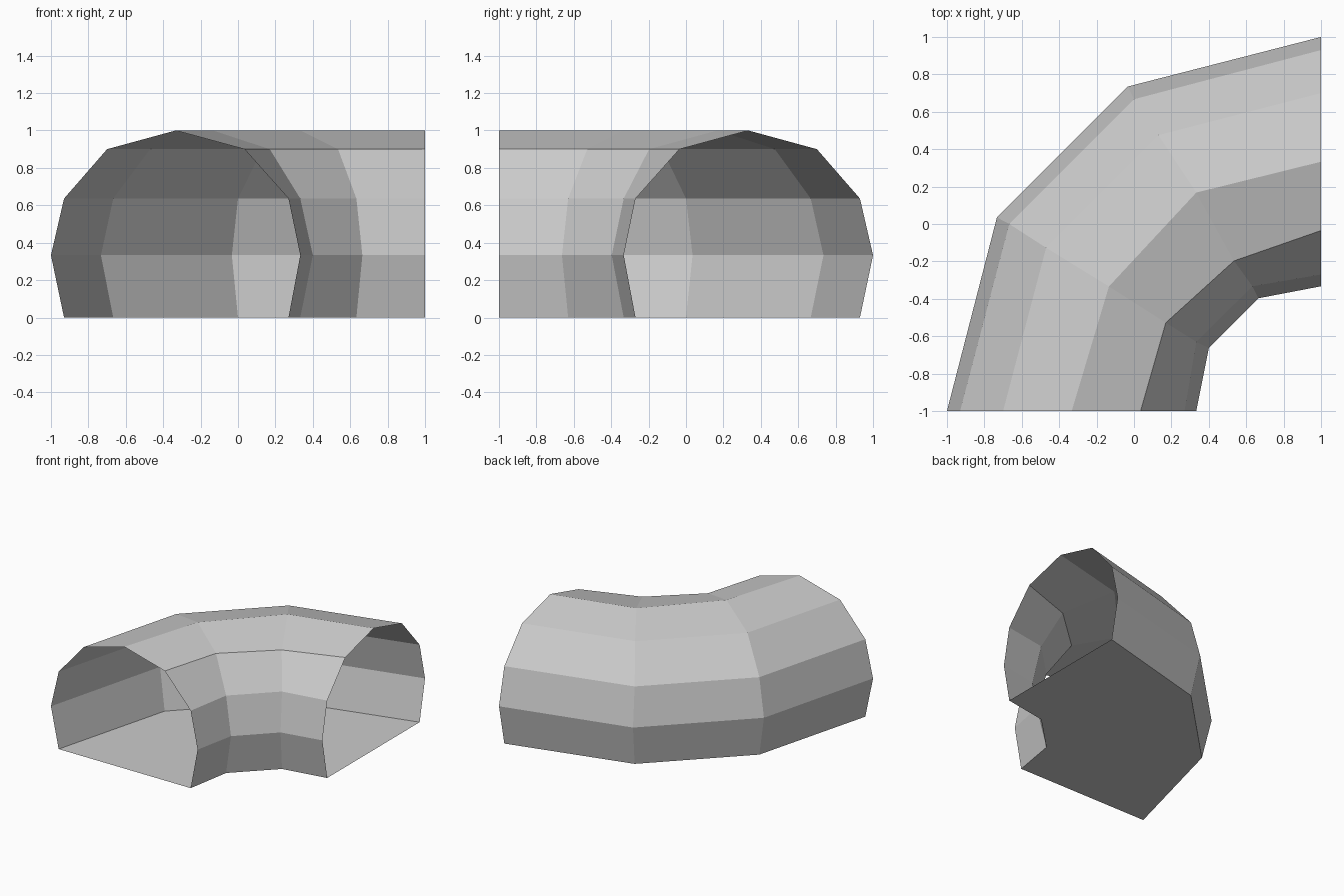
import bpy
import bmesh

old = bpy.data.objects.get("Cube")
if old:
    bpy.data.objects.remove(old, do_unlink=True)

stone = bpy.data.materials.new("plain_grey")
grey = (0.6, 0.6, 0.6, 1)
stone.diffuse_color = grey
stone.use_nodes = True
stone.node_tree.nodes["Principled BSDF"].inputs["Base Color"].default_value = grey

# Plan paths running through the bend, from the front mouth to the left mouth
outer_foot = [(-0.93, -1), (-0.667, 0), (0, 0.667), (1, 0.93)]
outer_belly = [(-1, -1), (-0.733, 0.035), (-0.033, 0.735), (1, 1)]
outer_shoulder = [(-0.7, -1), (-0.47, -0.127), (0.13, 0.475), (1, 0.7)]
ridge = [(-0.333, -1), (-0.134, -0.334), (0.333, 0.168), (1, 0.333)]
inner_shoulder = [(0.035, -1), (0.17, -0.528), (0.535, -0.197), (1, -0.035)]
inner_belly = [(0.333, -1), (0.4, -0.663), (0.665, -0.397), (1, -0.333)]
inner_foot = [(0.27, -1), (0.333, -0.63), (0.633, -0.333), (1, -0.27)]

# Arch section: each path at its height, from outer foot over to inner foot
rails = [(outer_foot, 0), (outer_belly, 0.333), (outer_foot, 0.636),
         (outer_shoulder, 0.9), (ridge, 1), (inner_shoulder, 0.9),
         (inner_foot, 0.636), (inner_belly, 0.333), (inner_foot, 0)]


def make_object(name, bm):
    bmesh.ops.recalc_face_normals(bm, faces=bm.faces)
    mesh = bpy.data.meshes.new(name)
    bm.to_mesh(mesh)
    bm.free()
    mesh.materials.append(stone)
    obj = bpy.data.objects.new(name, mesh)
    bpy.context.collection.objects.link(obj)
    return obj


# Vaulted shell and floor, open at both mouths
bm = bmesh.new()
rows = [[bm.verts.new((x, y, z)) for x, y in path] for path, z in rails]
rows.append(rows[0])
for low, high in zip(rows, rows[1:]):
    for i in range(len(low) - 1):
        bm.faces.new((low[i], low[i + 1], high[i + 1], high[i]))
make_object("tunnel_bend", bm)
